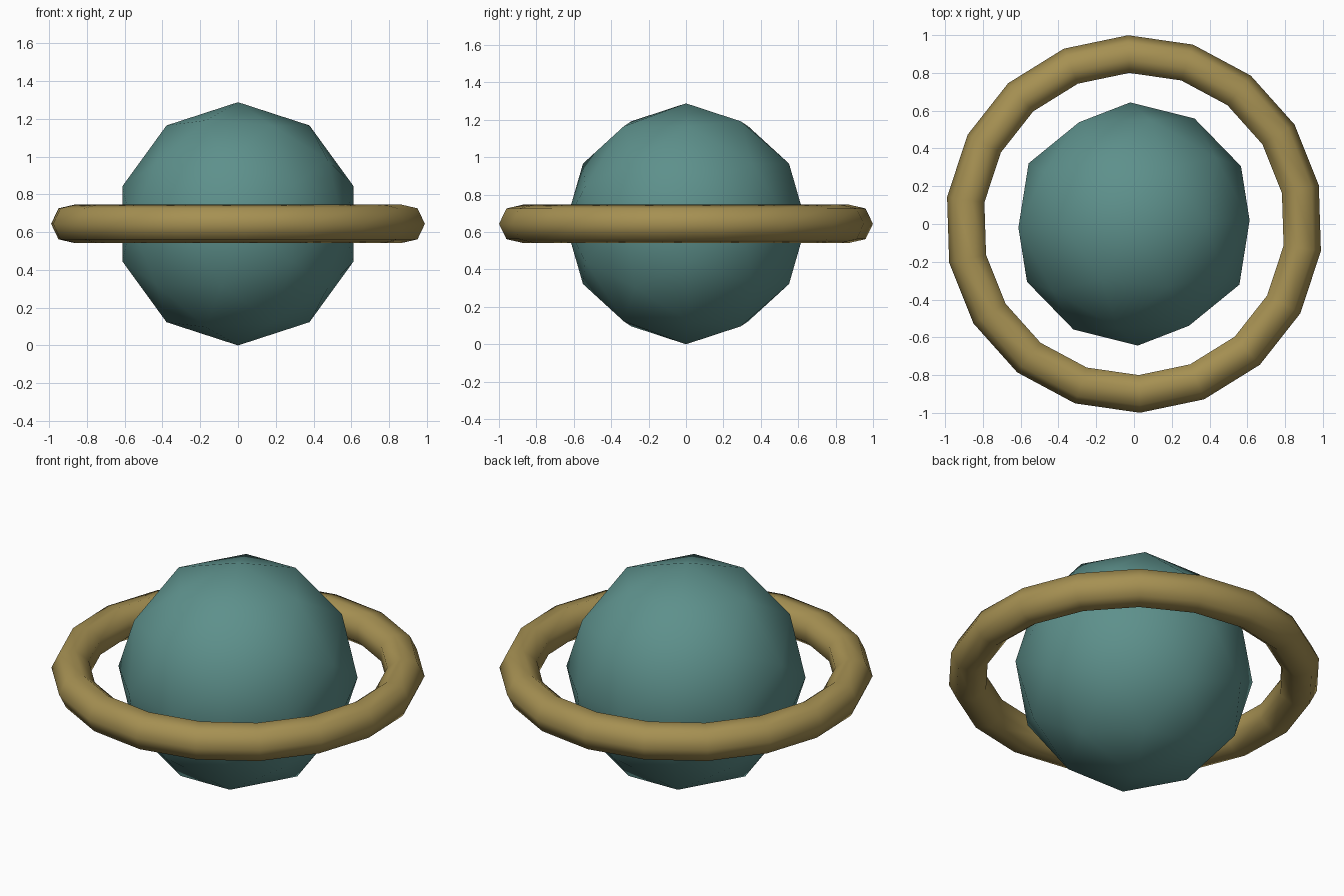
import bpy
from math import radians

if "Cube" in bpy.data.objects:
    bpy.data.objects.remove(bpy.data.objects["Cube"])

CENTRE_Z = 0.644
TURN = radians(1.8)   # slight shared turn about z


def finish(name, colour):
    """Name, smooth and colour the active object."""
    obj = bpy.context.object
    obj.name = name
    bpy.ops.object.shade_smooth()
    mat = bpy.data.materials.new(name + "_colour")
    mat.diffuse_color = (*colour, 1.0)
    mat.use_nodes = True
    mat.node_tree.nodes["Principled BSDF"].inputs["Base Color"].default_value = mat.diffuse_color
    obj.data.materials.append(mat)
    return obj


# Planet: low-poly icosphere lying on its side
bpy.ops.mesh.primitive_ico_sphere_add(
    subdivisions=2, radius=CENTRE_Z, location=(0, 0, CENTRE_Z),
    rotation=(radians(-90), 0, TURN))
finish("planet", (0.11, 0.28, 0.26))

# Ring: 18 segments around, seven-sided tube
bpy.ops.mesh.primitive_torus_add(
    major_segments=18, minor_segments=7,
    major_radius=0.895, minor_radius=0.105,
    location=(0, 0, CENTRE_Z), rotation=(0, 0, radians(90) + TURN))
finish("planet_ring", (0.38, 0.28, 0.085))
